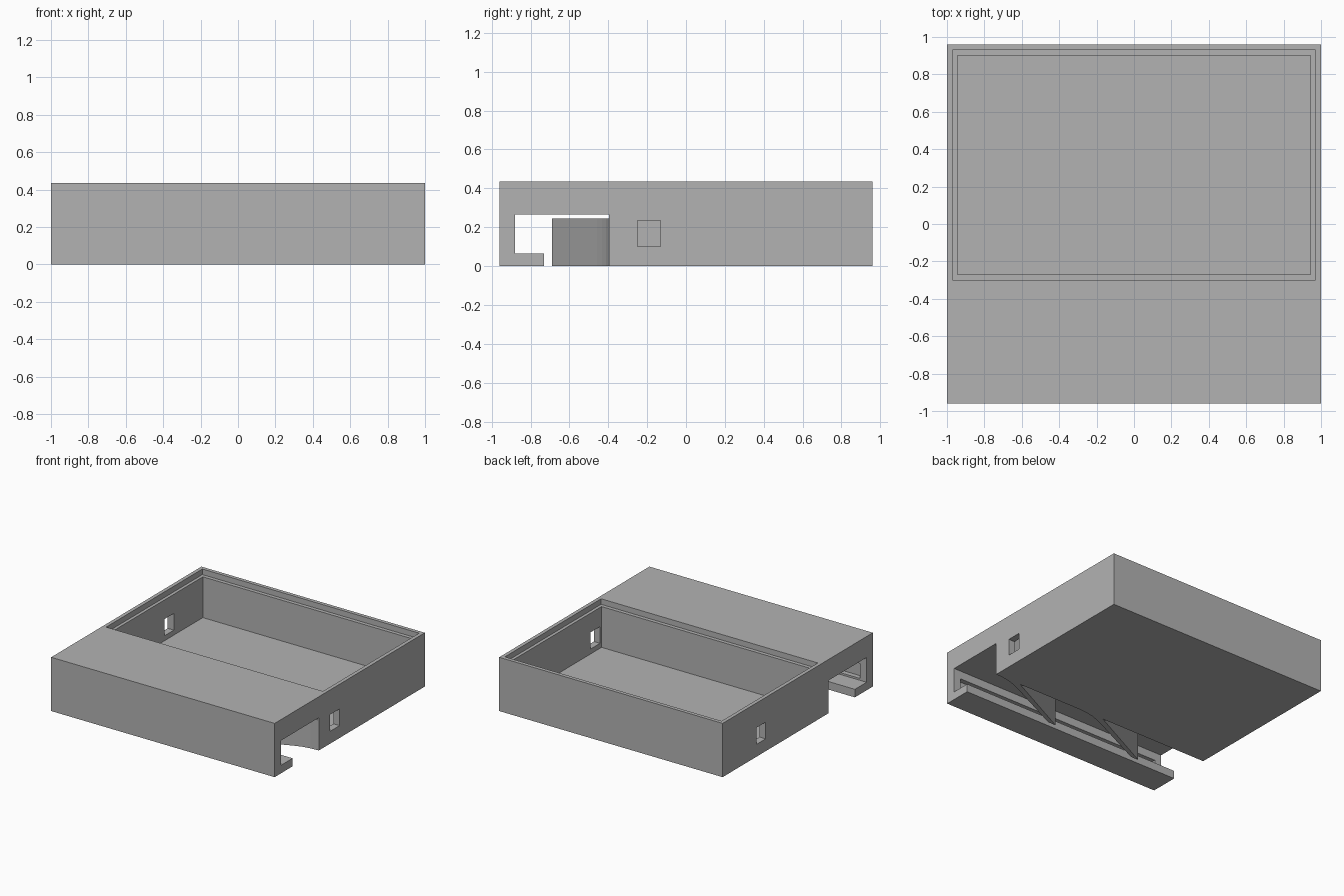
import bpy
import bmesh
from mathutils import Vector

cube = bpy.data.objects.get("Cube")
if cube:
    bpy.data.objects.remove(cube, do_unlink=True)

grey = bpy.data.materials.new("plain grey")
grey.use_nodes = True
grey.diffuse_color = (0.45, 0.45, 0.45, 1)
grey.node_tree.nodes["Principled BSDF"].inputs["Base Color"].default_value = grey.diffuse_color


def prism(name, outline, offset):
    """Extrude a closed 3D outline along the offset."""
    bm = bmesh.new()
    face = bm.faces.new([bm.verts.new(p) for p in outline])
    extruded = bmesh.ops.extrude_face_region(bm, geom=[face], use_keep_orig=True)
    moved = [v for v in extruded["geom"] if isinstance(v, bmesh.types.BMVert)]
    bmesh.ops.translate(bm, verts=moved, vec=Vector(offset))
    bmesh.ops.recalc_face_normals(bm, faces=bm.faces)
    mesh = bpy.data.meshes.new(name)
    bm.to_mesh(mesh)
    bm.free()
    mesh.materials.append(grey)
    obj = bpy.data.objects.new(name, mesh)
    bpy.context.collection.objects.link(obj)
    return obj


def box(name, xs, ys, zs):
    (x0, x1), (y0, y1), (z0, z1) = xs, ys, zs
    outline = [(x0, y0, z0), (x1, y0, z0), (x1, y1, z0), (x0, y1, z0)]
    return prism(name, outline, (0, 0, z1 - z0))


def cut(target, cutter):
    cutter.hide_render = True
    mod = target.modifiers.new("cut", "BOOLEAN")
    mod.operation = "DIFFERENCE"
    mod.solver = "EXACT"
    mod.object = cutter
    bpy.context.view_layer.objects.active = target
    bpy.ops.object.modifier_apply(modifier=mod.name)
    bpy.data.objects.remove(cutter, do_unlink=True)


# Solid case body
case = box("case_body", (-1, 1), (-0.96, 0.96), (0, 0.435))

# Main cavity and the shallow lid ledge around it
cut(case, box("cavity_cutter", (-0.945, 0.945), (-0.27, 0.9), (0.06, 0.6)))
cut(case, box("lid_ledge_cutter", (-0.97, 0.97), (-0.3, 0.93), (0.39, 0.6)))

# Cable windows, one in each side wall
cut(case, box("left_window_cutter", (0.9, 1.1), (-0.25, -0.13), (0.1, 0.235)))
cut(case, box("right_window_cutter", (-1.1, -0.9), (0.41, 0.53), (0.1, 0.235)))

# Rail channel running across the underside, with a hooked front lip
profile = [(-0.88, 0.065), (-0.73, 0.065), (-0.73, -0.1),
           (-0.395, -0.1), (-0.395, 0.265), (-0.88, 0.265)]
cut(case, prism("channel_cutter", [(-1.1, y, z) for y, z in profile], (2.2, 0, 0)))

# Closed-ended groove in the front wall of the channel
cut(case, box("groove_cutter", (-0.94, 0.94), (-0.92, -0.86), (0.08, 0.2)))

# Slanted spring arms that blend into the rear channel wall
arm = [(1, -0.395), (0.93, -0.399), (0.86, -0.412), (0.8, -0.432), (0.74, -0.457),
       (0.25, -0.69), (0.18, -0.69), (0.77, -0.395)]
for i, name in enumerate(("left_spring_arm", "right_spring_arm")):
    prism(name, [(x - 0.8 * i, y, 0) for x, y in arm], (0, 0, 0.245))
